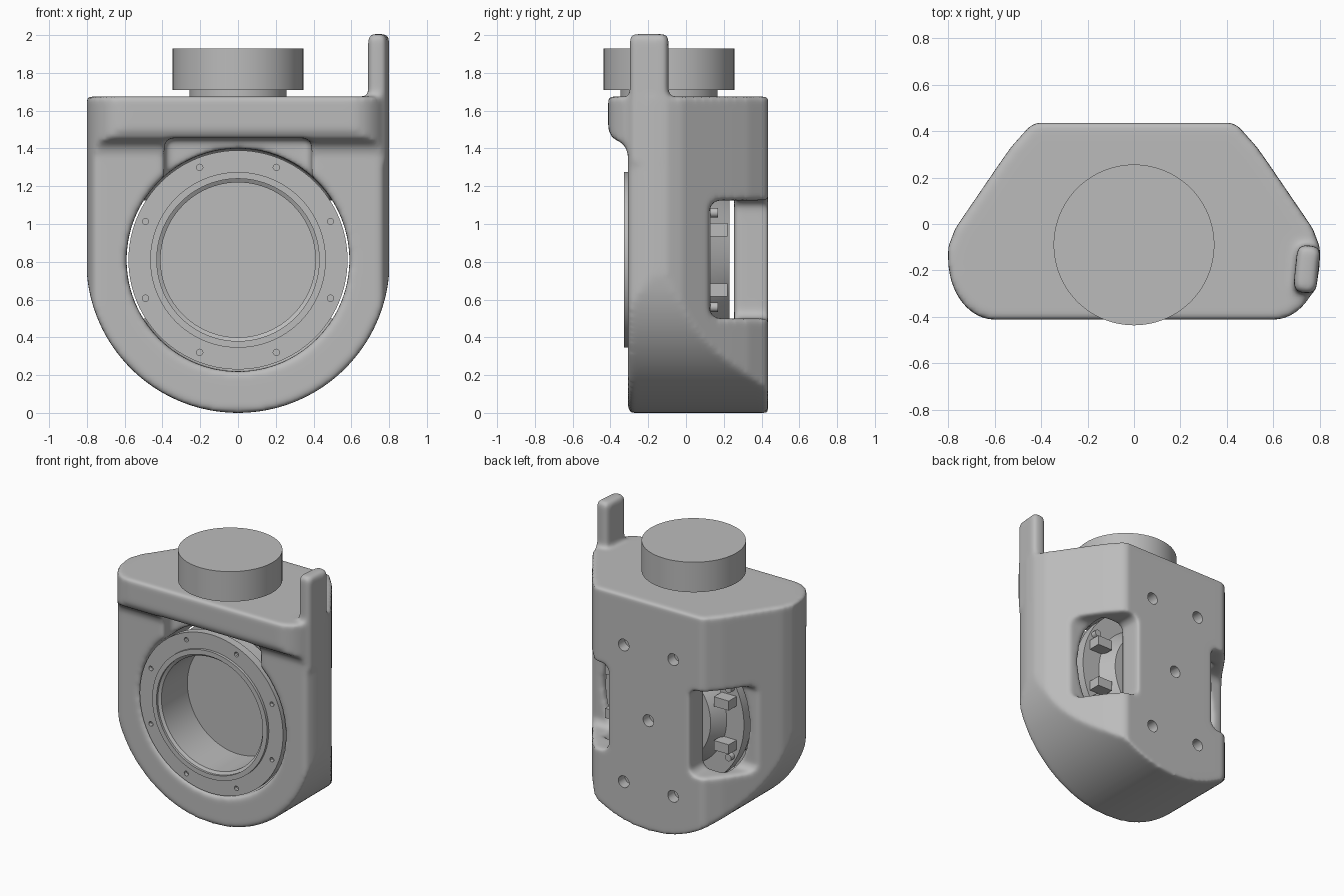
import bpy, bmesh
from math import sin, cos, pi, radians
from mathutils import Matrix, Vector

if "Cube" in bpy.data.objects:
    bpy.data.objects.remove(bpy.data.objects["Cube"], do_unlink=True)

grey = bpy.data.materials.new("plain_grey")
grey.use_nodes = True
COLOUR = (0.5, 0.5, 0.5, 1)
grey.diffuse_color = COLOUR
grey.node_tree.nodes["Principled BSDF"].inputs["Base Color"].default_value = COLOUR

AXIS_Z = 0.81   # height of the round opening's centre


def finish(name, bm):
    bmesh.ops.recalc_face_normals(bm, faces=bm.faces)
    mesh = bpy.data.meshes.new(name)
    bm.to_mesh(mesh)
    bm.free()
    mesh.materials.append(grey)
    ob = bpy.data.objects.new(name, mesh)
    bpy.context.collection.objects.link(ob)
    return ob


def prism(name, pts, place, lo, hi):
    """Extrude a closed outline; place(a, b, t) gives the 3D point."""
    bm = bmesh.new()
    face = bm.faces.new([bm.verts.new(place(a, b, lo)) for a, b in pts])
    ext = bmesh.ops.extrude_face_region(bm, geom=[face])
    move = Vector(place(0, 0, hi)) - Vector(place(0, 0, lo))
    bmesh.ops.translate(bm, vec=move, verts=[g for g in ext["geom"] if isinstance(g, bmesh.types.BMVert)])
    return finish(name, bm)


def rounded_box(name, lo, hi, r, turn=0):
    lo, hi = Vector(lo), Vector(hi)
    bm = bmesh.new()
    bmesh.ops.create_cube(bm, size=1, matrix=Matrix.Diagonal((*(hi - lo), 1)))
    if r:
        bmesh.ops.bevel(bm, geom=bm.edges[:], offset=r, segments=4, profile=0.5, affect='EDGES')
    bmesh.ops.transform(bm, verts=bm.verts,
                        matrix=Matrix.Translation((lo + hi) / 2) @ Matrix.Rotation(turn, 4, 'Z'))
    return finish(name, bm)


def lathe(name, profile, centre, axis, steps=96):
    """Revolve (radius, distance) points about the y or z axis."""
    bm = bmesh.new()
    if axis == 'y':
        pts, ax = [(r, d, 0) for r, d in profile], (0, 1, 0)
    else:
        pts, ax = [(r, 0, d) for r, d in profile], (0, 0, 1)
    vs = [bm.verts.new(p) for p in pts]
    es = [bm.edges.new(pair) for pair in zip(vs, vs[1:])]
    bmesh.ops.spin(bm, geom=vs + es, cent=(0, 0, 0), axis=ax, angle=2 * pi, steps=steps)
    bmesh.ops.remove_doubles(bm, verts=bm.verts, dist=1e-4)
    bmesh.ops.translate(bm, verts=bm.verts, vec=centre)
    return finish(name, bm)


def rod(name, r, lo, hi, x, z, steps=20):
    return lathe(name, [(0, lo), (r, lo), (r, hi), (0, hi)], (x, 0, z), 'y', steps)


def apply(ob, mod):
    with bpy.context.temp_override(object=ob, active_object=ob, selected_objects=[ob]):
        bpy.ops.object.modifier_apply(modifier=mod.name)


def combine(ob, other, operation):
    mod = ob.modifiers.new("combine", 'BOOLEAN')
    mod.operation, mod.object, mod.solver = operation, other, 'EXACT'
    apply(ob, mod)
    bpy.data.objects.remove(other, do_unlink=True)


def smooth(ob, angle=30):
    bpy.ops.object.select_all(action='DESELECT')
    bpy.context.view_layer.objects.active = ob
    ob.select_set(True)
    bpy.ops.object.shade_smooth_by_angle(angle=radians(angle))


# Housing: side, plan and front outlines intersected
side = [(0.435, -0.1), (0.435, 1.675), (-0.412, 1.675), (-0.412, 1.5), (-0.39, 1.455),
        (-0.34, 1.43), (-0.315, 1.4), (-0.307, 1.36), (-0.307, -0.1)]
half = [(0.6 + 0.2 * sin(a), -0.15 - 0.262 * cos(a)) for a in (i * pi / 24 for i in range(13))]
half += [(0.8, -0.1), (0.77, -0.02), (0.586, 0.25), (0.53, 0.33), (0.45, 0.42), (0.42, 0.435)]
plan = half + [(-x, y) for x, y in reversed(half)]
front = [(0.803 * cos(a), 0.803 + 0.803 * sin(a)) for a in (-pi + i * pi / 72 for i in range(73))]
front += [(0.803, 1.9), (-0.803, 1.9)]

housing = prism("housing", side, lambda a, b, t: (t, a, b), -1, 1)
combine(housing, prism("plan_block", plan, lambda a, b, t: (a, b, t), -0.3, 1.8), 'INTERSECT')
combine(housing, prism("front_block", front, lambda a, b, t: (a, t, b), -0.7, 0.7), 'INTERSECT')

# Upright post on the left corner
combine(housing, rounded_box("post", (0.694, -0.297, 1.3), (0.794, -0.092, 2.006), 0.03, radians(-6)), 'UNION')

# Round cavity, slot above it and the two rear side windows
combine(housing, rod("cavity", 0.59, -0.7, 0.255, 0, AXIS_Z, 96), 'DIFFERENCE')
combine(housing, rounded_box("slot", (-0.39, -0.8, 0.9), (0.39, -0.2, 1.455), 0.04), 'DIFFERENCE')
for s in (-1, 1):
    xs = sorted((0.33 * s, 1.2 * s))
    combine(housing, rounded_box("window", (xs[0], 0.125, 0.5), (xs[1], 0.9, 1.125), 0.05), 'DIFFERENCE')

# Soften every edge like a moulded casting
mod = housing.modifiers.new("remesh", 'REMESH')
mod.mode, mod.voxel_size = 'VOXEL', 0.014
apply(housing, mod)
mod = housing.modifiers.new("soften", 'SMOOTH')
mod.factor, mod.iterations = 0.5, 12
apply(housing, mod)

# Stepped screw holes in the back
for x, z in [(0, 0.81), (0.2, 0.31), (-0.2, 0.31), (0.2, 1.31), (-0.2, 1.31)]:
    hole = [(0, 0.2), (0.024, 0.2), (0.024, 0.36), (0.043, 0.36), (0.043, 0.6), (0, 0.6)]
    combine(housing, lathe("hole", hole, (x, 0, z), 'y', 24), 'DIFFERENCE')
if not housing.data.materials:
    housing.data.materials.append(grey)
smooth(housing, 40)

# Round insert: front flange, raised rim, deep bowl and stepped back
insert = lathe("round_insert", [
    (0, 0), (0.41, 0), (0.41, -0.3), (0.43, -0.312), (0.43, -0.328), (0.465, -0.328),
    (0.465, -0.308), (0.58, -0.308), (0.58, -0.25), (0.5, -0.25), (0.5, 0.05), (0.56, 0.05),
    (0.56, 0.13), (0.42, 0.13), (0.36, 0.23), (0, 0.23)], (0, 0, AXIS_Z), 'y')
for i in range(8):
    a = pi / 8 + i * pi / 4
    combine(insert, rod("pin_hole", 0.017, -0.5, -0.28, 0.53 * cos(a), AXIS_Z + 0.53 * sin(a), 12), 'DIFFERENCE')
smooth(insert)

# Lugs and screws on the back of the insert, seen through the windows
for s in (-1, 1):
    for t in (-1, 1):
        xs = sorted((0.38 * s, 0.5 * s))
        z = AXIS_Z + 0.16 * t
        rounded_box("lug", (xs[0], 0.1, z - 0.035), (xs[1], 0.22, z + 0.035), 0)
        smooth(rod("lug_screw", 0.025, 0.1, 0.17, 0.46 * s, AXIS_Z + 0.25 * t))

# Top knob and its neck
knob = lathe("knob", [(0, 1.6), (0.258, 1.6), (0.258, 1.71), (0.346, 1.71), (0.346, 1.93), (0, 1.93)],
             (0, -0.09, 0), 'z')
smooth(knob)
